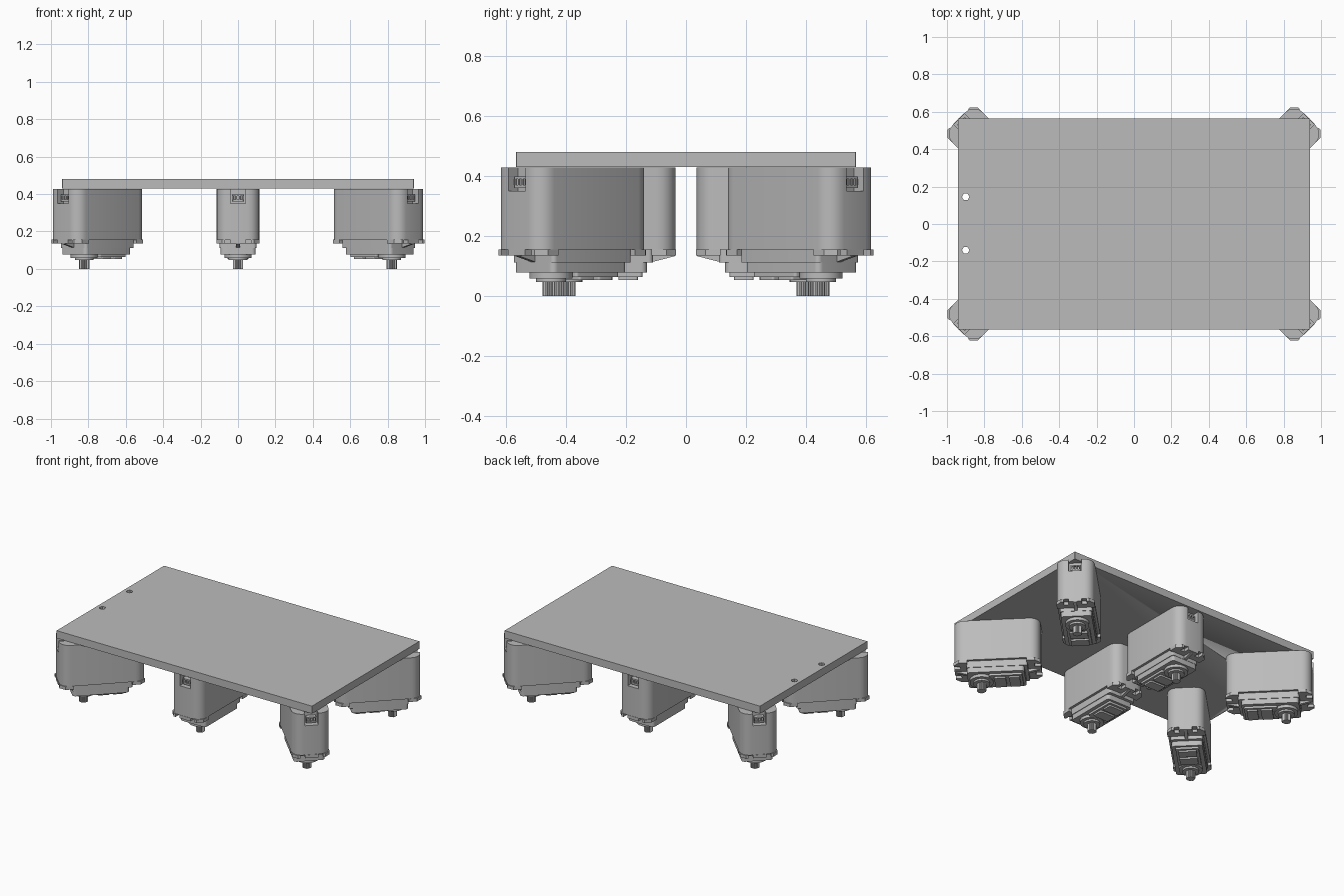
import bpy, bmesh, math
from mathutils import Matrix, Vector

cube = bpy.data.objects.get("Cube")
if cube:
    bpy.data.objects.remove(cube, do_unlink=True)

grey = bpy.data.materials.new("plain grey")
grey.use_nodes = True
grey.diffuse_color = (0.5, 0.5, 0.5, 1)
grey.node_tree.nodes["Principled BSDF"].inputs["Base Color"].default_value = (0.5, 0.5, 0.5, 1)


def rounded(hw, y0, y1, r, steps=5):
    """Rounded rectangle outline, counter-clockwise."""
    pts = []
    corners = [(hw - r, y1 - r), (r - hw, y1 - r), (r - hw, y0 + r), (hw - r, y0 + r)]
    for i, (cx, cy) in enumerate(corners):
        for k in range(steps + 1):
            a = math.pi / 2 * (i + k / steps)
            pts.append((cx + r * math.cos(a), cy + r * math.sin(a)))
    return pts


def circle(r, n, cy=0.0, cx=0.0, tooth=0.0):
    return [(cx + (r - tooth * (k % 2)) * math.cos(math.tau * k / n),
             cy + (r - tooth * (k % 2)) * math.sin(math.tau * k / n)) for k in range(n)]


def make_mesh(name, layers, axis="z"):
    """Mesh of prisms; each layer is (outline, low, high), extruded along z or x."""
    bm = bmesh.new()
    for outline, low, high in layers:
        def vert(p, h):
            return bm.verts.new((p[0], p[1], h) if axis == "z" else (h, p[0], p[1]))
        a = [vert(p, low) for p in outline]
        b = [vert(p, high) for p in outline]
        bm.faces.new(a)
        bm.faces.new(b)
        for i in range(len(a)):
            j = (i + 1) % len(a)
            bm.faces.new((a[i], a[j], b[j], b[i]))
    bmesh.ops.recalc_face_normals(bm, faces=bm.faces[:])
    me = bpy.data.meshes.new(name)
    bm.to_mesh(me)
    bm.free()
    me.materials.append(grey)
    me.polygons.foreach_set("use_smooth", [True] * len(me.polygons))
    me.set_sharp_from_angle(angle=math.radians(30))
    return me


def place(name, me, matrix=Matrix()):
    ob = bpy.data.objects.new(name, me)
    bpy.context.scene.collection.objects.link(ob)
    ob.matrix_world = matrix
    return ob


# Top plate with two drilled holes
plate = place("top_plate", make_mesh("top_plate", [(rounded(0.94, -0.565, 0.565, 0.001, 1), 0.43, 0.48)]))
drill = place("hole_cutter", make_mesh("hole_cutter", [(circle(0.02, 6, y, -0.9), 0.4, 0.5) for y in (-0.14, 0.145)]))
drill.hide_render = True
cut = plate.modifiers.new("holes", "BOOLEAN")
cut.object = drill
cut.solver = "EXACT"
bpy.context.view_layer.update()
drilled = bpy.data.meshes.new_from_object(plate.evaluated_get(bpy.context.evaluated_depsgraph_get()))
plate.modifiers.clear()
plate.data = drilled
bpy.data.objects.remove(drill, do_unlink=True)

# Motor body: full outline below, cable notch in the outer end near the plate
body = rounded(0.114, -0.26, 0.26, 0.062)
split = 6  # the notch goes between the two outer corners
notched = body[:split] + [(0.04, 0.26), (0.04, 0.215), (-0.04, 0.215), (-0.04, 0.26)] + body[split:]

# Mounting tab outline with two open screw slots
half_tab = [(0.115, 0.18), (0.115, 0.23), (0.095, 0.25), (0.085, 0.262), (0.07, 0.262),
            (0.07, 0.225), (0.04, 0.225), (0.04, 0.262)]
tab = half_tab + [(-x, y) for x, y in reversed(half_tab)]
tab_in = [(-x, -y) for x, y in tab]

SHAFT = 0.1
gusset = [(0.18, 0.137), (0.258, 0.137), (0.258, 0.133), (0.18, 0.113)]
ribs = [[(s * y, z) for y, z in gusset] for s in (1, -1)]
parts = {
    "body": make_mesh("body", [(body, 0.155, 0.35), (notched, 0.35, 0.428)]),
    "tabs": make_mesh("tabs", [(tab, 0.135, 0.156), (tab_in, 0.135, 0.156)]),
    "tab_ribs": make_mesh("tab_ribs", [(r, -0.01, 0.01) for r in ribs], "x"),
    "gear_case": make_mesh("gear_case", [
        (rounded(0.098, -0.185, 0.185, 0.015), 0.112, 0.156),
        (rounded(0.094, -0.165, 0.183, 0.02), 0.078, 0.113)]),
    "case_cover": make_mesh("case_cover", [
        (rounded(0.07, -0.15, 0.05, 0.01), 0.064, 0.079),
        (rounded(0.055, -0.135, -0.07, 0.008), 0.053, 0.065),
        (rounded(0.055, -0.05, 0.02, 0.008), 0.053, 0.065)]),
    "shaft_hub": make_mesh("shaft_hub", [
        (circle(0.072, 32, SHAFT), 0.059, 0.079),
        (circle(0.05, 32, SHAFT), 0.047, 0.06)]),
    "output_shaft": make_mesh("output_shaft", [(circle(0.028, 32, SHAFT, tooth=0.004), 0, 0.048)]),
    "cable_socket": make_mesh("cable_socket", [
        (rounded(0.03, 0.21, 0.245, 0.002, 1), 0.36, 0.37),
        (rounded(0.03, 0.21, 0.245, 0.002, 1), 0.39, 0.398),
        (rounded(0.03, 0.21, 0.236, 0.002, 1), 0.37, 0.39)] + [
        (circle(0.004, 8, 0.242, x), 0.37, 0.39) for x in (-0.026, -0.009, 0.009, 0.026)]),
}

# Six motors, each with its shaft end pointing outward
for row, sy in (("front", -1), ("back", 1)):
    for col, sx in (("right", -1), ("middle", 0), ("left", 1)):
        centre = Vector((sx * 0.752, sy * (0.378 if sx else 0.295), 0))
        turn = math.atan2(-sx, sy)
        frame = Matrix.Translation(centre) @ Matrix.Rotation(turn, 4, "Z")
        for part, me in parts.items():
            place(f"{row}_{col}_motor_{part}", me, frame)
